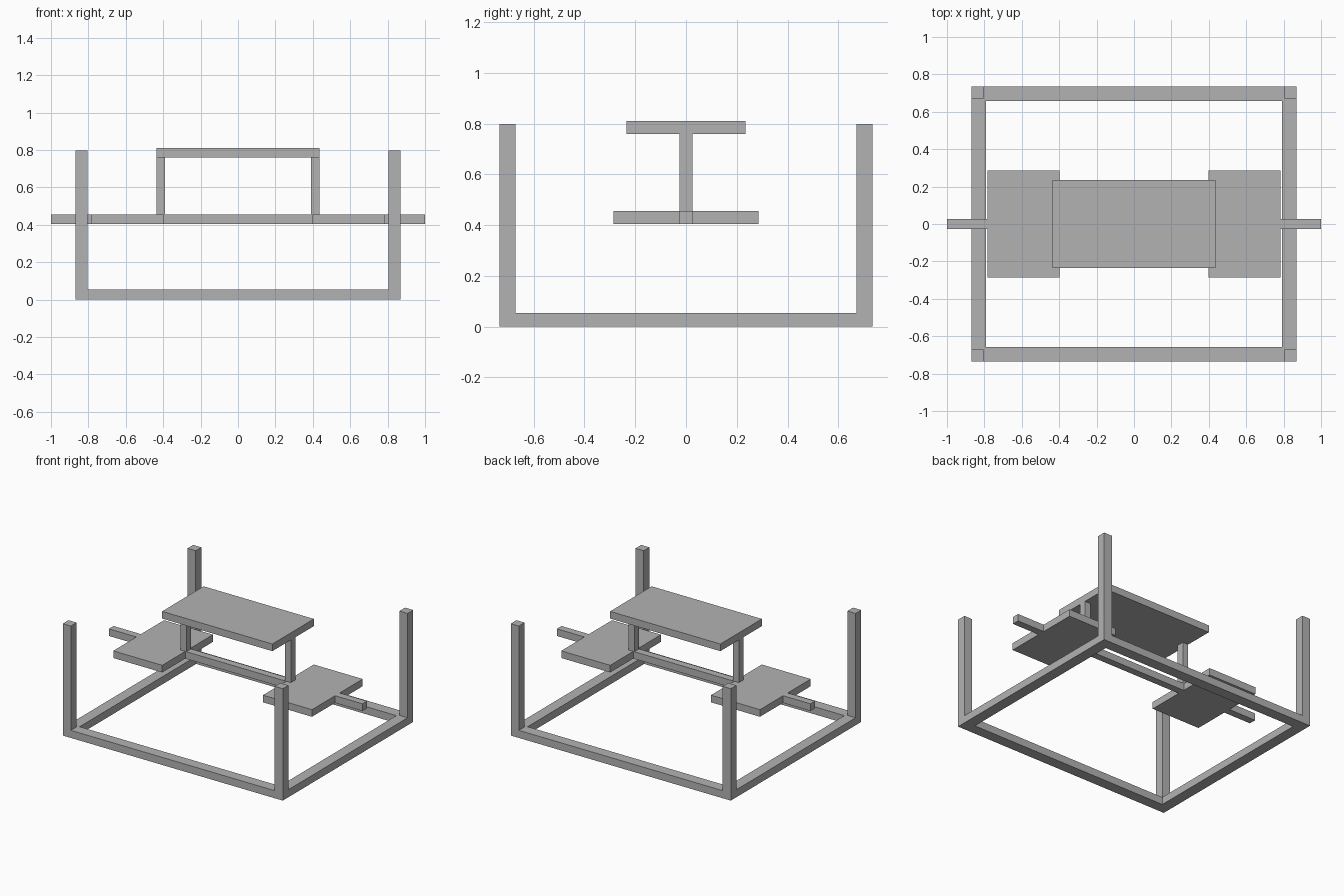
import bpy

# Remove the default cube
default = bpy.data.objects.get("Cube")
if default:
    bpy.data.objects.remove(default, do_unlink=True)

# Single plain grey finish
GREY = (0.45, 0.45, 0.45, 1.0)
grey = bpy.data.materials.new("plain_grey")
grey.use_nodes = True
grey.diffuse_color = GREY
for node in grey.node_tree.nodes:
    if node.type == 'BSDF_PRINCIPLED':
        node.inputs["Base Color"].default_value = GREY


def box(name, xs, ys, zs):
    """Flat-sided block spanning the given (low, high) ranges."""
    spans = (xs, ys, zs)
    bpy.ops.mesh.primitive_cube_add(size=1, location=[(a + b) / 2 for a, b in spans])
    obj = bpy.context.object
    obj.name = obj.data.name = name
    obj.scale = [b - a for a, b in spans]
    bpy.ops.object.transform_apply(location=False, rotation=False, scale=True)
    obj.data.materials.append(grey)
    return obj


def flip(span, sign):
    return tuple(sorted(v * sign for v in span))


# Shared sizes
FRAME_X, FRAME_Y = 0.868, 0.735
RAIL, RAIL_H = 0.078, 0.054
POST, POST_TOP = 0.064, 0.798
BAR = 0.026
LOW, HIGH = 0.404, 0.455        # level of seats and cross bar
TABLE_X, TABLE_Y = 0.435, 0.234
TABLE_LOW, TABLE_TOP = 0.759, 0.81
SEAT_IN, SEAT_OUT, SEAT_Y = 0.398, 0.784, 0.286

# Base frame: long rails fit between the side rails
inner_x = FRAME_X - RAIL
for end, s in (("front", -1), ("back", 1)):
    box(f"{end}_rail", (-inner_x, inner_x), flip((FRAME_Y - RAIL, FRAME_Y), s), (0, RAIL_H))

for side, sx in (("left", 1), ("right", -1)):
    box(f"{side}_rail", flip((inner_x, FRAME_X), sx), (-FRAME_Y, FRAME_Y), (0, RAIL_H))

    # Corner posts
    for end, sy in (("front", -1), ("back", 1)):
        box(f"{end}_{side}_post", flip((FRAME_X - POST, FRAME_X), sx),
            flip((FRAME_Y - POST, FRAME_Y), sy), (RAIL_H, POST_TOP))

    # Seat with its outer handle, and the table leg
    box(f"{side}_seat", flip((SEAT_IN, SEAT_OUT), sx), (-SEAT_Y, SEAT_Y), (LOW, HIGH))
    box(f"{side}_handle", flip((SEAT_OUT, 1.0), sx), (-BAR, BAR), (LOW, HIGH))
    box(f"{side}_table_leg", flip((0.39, TABLE_X), sx), (-BAR, BAR), (HIGH, TABLE_LOW))

# Cross bar joining the seats, and the table top
box("cross_bar", (-SEAT_IN, SEAT_IN), (-BAR, BAR), (LOW, HIGH))
box("table_top", (-TABLE_X, TABLE_X), (-TABLE_Y, TABLE_Y), (TABLE_LOW, TABLE_TOP))
